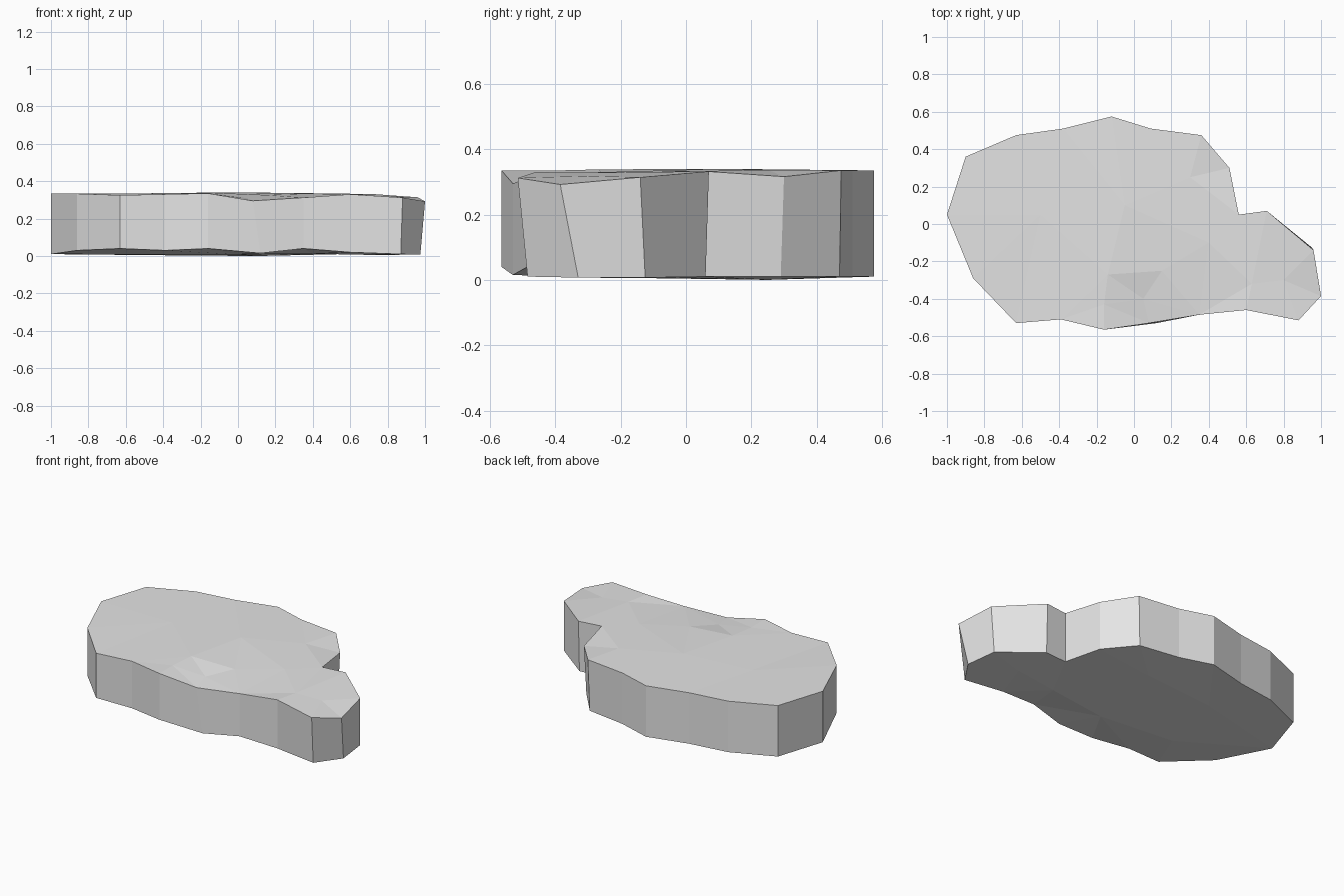
import bpy
import bmesh
from mathutils import Vector
from mathutils.geometry import delaunay_2d_cdt

cube = bpy.data.objects.get("Cube")
if cube:
    bpy.data.objects.remove(cube, do_unlink=True)

# Rim of the slab, counterclockwise from the left tip: x, y, top z, bottom z
RIM = [
    (-1, .05, .335, .01), (-.86, -.29, .333, .03), (-.63, -.53, .325, .04),
    (-.39, -.51, .33, .03), (-.16, -.565, .335, .04), (.08, -.53, .295, .015),
    (.35, -.485, .312, .04), (.6, -.46, .33, .02), (.88, -.515, .312, .01),
    (1, -.385, .292, .007), (.96, -.14, .314, .007), (.71, .07, .332, .01),
    (.56, .05, .333, .01), (.51, .3, .316, .01), (.36, .475, .335, .01),
    (.09, .51, .335, .01), (-.12, .575, .335, .01), (-.38, .51, .335, .01),
    (-.63, .475, .335, .01), (-.9, .36, .335, .01),
]
# Rim corners whose lower end leans inwards: index -> x, y shift
LEAN = {5: (.04, 0), 8: (-.01, .03), 9: (-.025, .055), 10: (-.01, .015),
        11: (0, -.01), 13: (-.01, -.01), 14: (-.01, -.005)}
# Gentle bumps and dents inside the two large faces: x, y, z
TOP_BUMPS = [(-.16, -.43, .334), (-.14, -.27, .338), (.15, -.25, .326),
             (.05, -.4, .308), (-.05, .1, .34), (.4, -.1, .334),
             (.63, -.32, .328), (.8, -.3, .318), (.3, .25, .337), (-.5, .05, .335)]
BOTTOM_BUMPS = [(-.5, -.25, .008), (0, -.3, .008), (.4, -.25, .012),
                (.7, -.2, .006), (.1, .25, 0), (-.4, .2, .004)]


def add_cap(bm, rim, bumps, upward):
    """Triangulate one large face and return its rim vertices in order."""
    pts = rim + bumps
    verts = [bm.verts.new(p) for p in pts]
    flat = [Vector(p[:2]) for p in pts]
    _, _, faces, origin, _, _ = delaunay_2d_cdt(
        flat, [], [list(range(len(rim)))], 1, 1e-5)
    for tri in faces:
        corner = [verts[origin[i][0]] for i in tri]
        bm.faces.new(corner if upward else corner[::-1])
    return verts[:len(rim)]


# Slab: uneven top and bottom joined by flat side facets
bm = bmesh.new()
top_rim = [(x, y, t) for x, y, t, b in RIM]
low_rim = []
for i, (x, y, t, b) in enumerate(RIM):
    dx, dy = LEAN.get(i, (0, 0))
    low_rim.append((x + dx, y + dy, b))
top = add_cap(bm, top_rim, TOP_BUMPS, True)
low = add_cap(bm, low_rim, BOTTOM_BUMPS, False)
for i in range(len(RIM)):
    j = (i + 1) % len(RIM)
    bm.faces.new((low[i], low[j], top[j], top[i]))
bmesh.ops.recalc_face_normals(bm, faces=bm.faces)

mesh = bpy.data.meshes.new("stone_slab")
bm.to_mesh(mesh)
bm.free()
slab = bpy.data.objects.new("stone_slab", mesh)
bpy.context.collection.objects.link(slab)

# Plain pale grey stone
grey = bpy.data.materials.new("pale_grey_stone")
grey.use_nodes = True
colour = (.78, .78, .78, 1)
grey.diffuse_color = colour
bsdf = next(n for n in grey.node_tree.nodes if n.type == 'BSDF_PRINCIPLED')
bsdf.inputs["Base Color"].default_value = colour
mesh.materials.append(grey)
